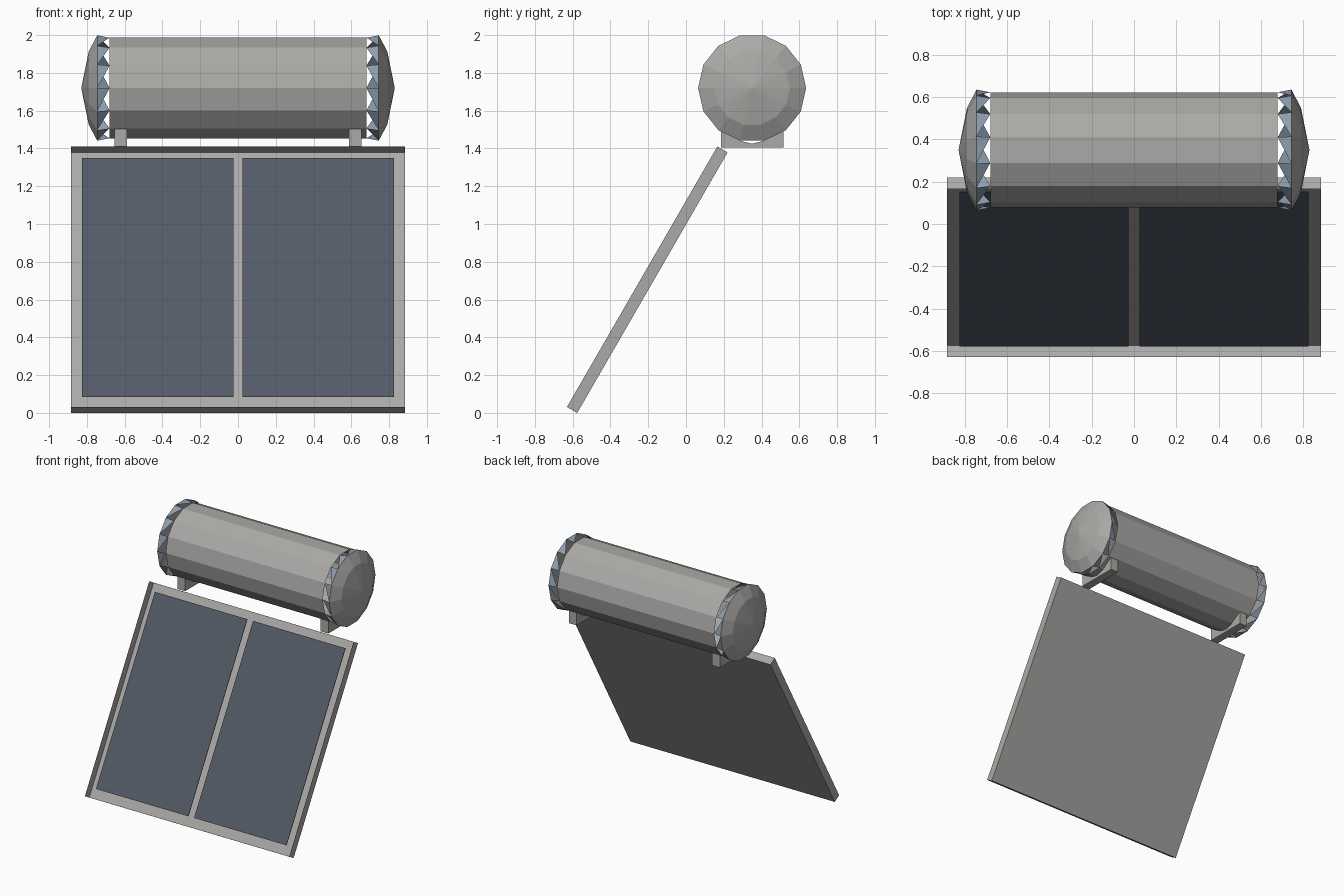
import bpy, bmesh, math
from mathutils import Matrix

cube = bpy.data.objects.get("Cube")
if cube:
    bpy.data.objects.remove(cube, do_unlink=True)


def material(name, rgb):
    m = bpy.data.materials.new(name)
    m.use_nodes = True
    m.diffuse_color = (*rgb, 1)
    m.node_tree.nodes["Principled BSDF"].inputs["Base Color"].default_value = (*rgb, 1)
    return m


grey = material("warm grey metal", (0.41, 0.40, 0.385))
glass = material("dark blue glass", (0.085, 0.105, 0.135))
blue = material("pale steel blue", (0.27, 0.34, 0.43))


def finish(name, bm, mat, matrix=Matrix()):
    me = bpy.data.meshes.new(name)
    bm.to_mesh(me)
    bm.free()
    me.materials.append(mat)
    ob = bpy.data.objects.new(name, me)
    ob.matrix_world = matrix
    bpy.context.collection.objects.link(ob)
    return ob


SIDES = 14
TANK_Y, TANK_Z = 0.35, 1.72
R_TANK, R_CAP = 0.273, 0.286
X_TANK, X_CAP = 0.68, 0.745


def ring(bm, x, r):
    return [bm.verts.new((x, TANK_Y + r * math.cos(2 * math.pi * i / SIDES),
                          TANK_Z + r * math.sin(2 * math.pi * i / SIDES)))
            for i in range(SIDES)]


def bridge(bm, a, b):
    for i in range(SIDES):
        j = (i + 1) % SIDES
        bm.faces.new((a[i], a[j], b[j], b[i]))


# Tank barrel, open at both ends
bm = bmesh.new()
bridge(bm, ring(bm, -X_TANK, R_TANK), ring(bm, X_TANK, R_TANK))
bmesh.ops.recalc_face_normals(bm, faces=bm.faces)
finish("tank_barrel", bm, grey)

for side, s in (("right", -1), ("left", 1)):
    # Domed end cap
    bm = bmesh.new()
    rim, mid = ring(bm, s * X_CAP, R_CAP), ring(bm, s * 0.79, 0.2)
    tip = bm.verts.new((s * 0.83, TANK_Y, TANK_Z))
    bridge(bm, rim, mid)
    for i in range(SIDES):
        bm.faces.new((mid[i], mid[(i + 1) % SIDES], tip))
    bmesh.ops.recalc_face_normals(bm, faces=bm.faces)
    for f in bm.faces:
        if f.normal.x * s < 0:
            f.normal_flip()
    finish(side + "_tank_cap", bm, grey)

    # Open zigzag collar between barrel and cap
    bm = bmesh.new()
    inner, outer = ring(bm, s * X_TANK, R_TANK), ring(bm, s * X_CAP, R_CAP)
    for i in range(SIDES):
        tri = [outer[i], outer[(i + 1) % SIDES], inner[i]]
        bm.faces.new(tri if s < 0 else tri[::-1])
    bm.normal_update()
    for f in bm.faces:
        c = f.calc_center_median()
        if f.normal.y * (c.y - TANK_Y) + f.normal.z * (c.z - TANK_Z) < 0:
            f.normal_flip()
    finish(side + "_tank_collar", bm, blue)

    # Saddle bracket hollowed to carry the barrel
    half = [(0.165, 1.405), (0.165, 1.505), (0.115, 1.473), (0.06, 1.44)]
    outline = ([(TANK_Y - y, z) for y, z in half] + [(TANK_Y, 1.425)]
               + [(TANK_Y + y, z) for y, z in reversed(half)])
    bm = bmesh.new()
    face = bm.faces.new([bm.verts.new((s * 0.62 - 0.033, y, z)) for y, z in outline])
    ext = bmesh.ops.extrude_face_region(bm, geom=[face])
    moved = [v for v in ext["geom"] if isinstance(v, bmesh.types.BMVert)]
    bmesh.ops.translate(bm, verts=moved, vec=(0.066, 0, 0))
    bmesh.ops.recalc_face_normals(bm, faces=bm.faces)
    finish(side + "_tank_saddle", bm, grey)

# Leaning collector tray, open toward the front
tilt = Matrix.Translation((0, -0.205, 0.705)) @ Matrix.Rotation(math.radians(60), 4, "X")
bm = bmesh.new()
bmesh.ops.create_cube(bm, size=1, matrix=Matrix.Diagonal((1.77, 1.592, 0.063, 1)))
bm.normal_update()
front = [f for f in bm.faces if f.normal.z > 0.9]
bmesh.ops.delete(bm, geom=front, context="FACES_ONLY")
finish("collector_tray", bm, grey, tilt)

# Two glass panes set just inside the tray opening
for side, s in (("right", -1), ("left", 1)):
    bm = bmesh.new()
    bmesh.ops.create_cube(bm, size=1, matrix=Matrix.Translation((s * 0.425, 0.006, 0.0125))
                          @ Matrix.Diagonal((0.8, 1.46, 0.004, 1)))
    finish(side + "_glass_pane", bm, glass, tilt)
